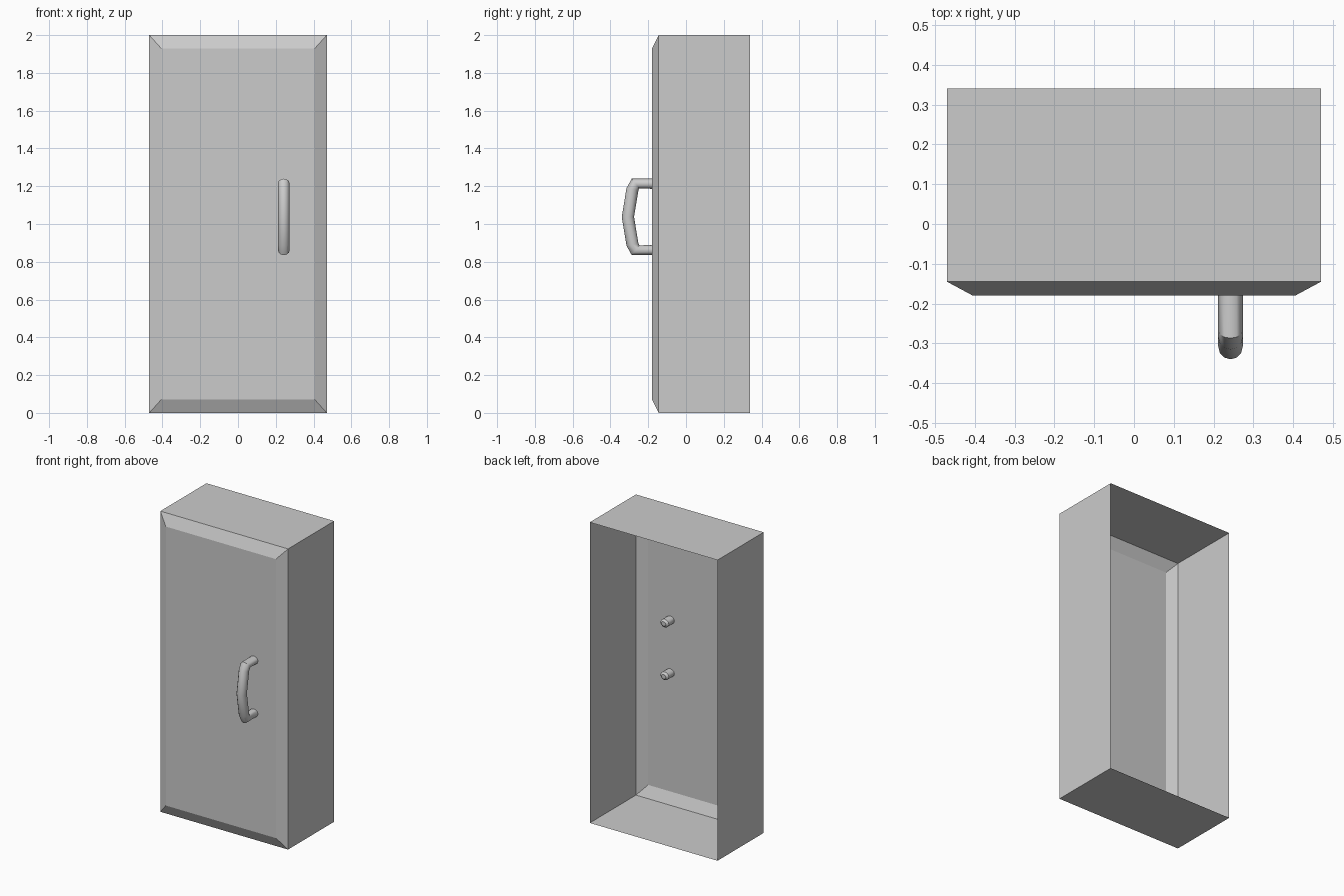
import bpy, bmesh, math
from mathutils import Vector

if "Cube" in bpy.data.objects:
    bpy.data.objects.remove(bpy.data.objects["Cube"])


def make_object(name, bm):
    mesh = bpy.data.meshes.new(name)
    bm.to_mesh(mesh)
    bm.free()
    obj = bpy.data.objects.new(name, mesh)
    bpy.context.collection.objects.link(obj)
    return obj


def loft(bm, rings, cap_start, cap_end):
    loops = [[bm.verts.new(p) for p in ring] for ring in rings]
    n = len(loops[0])
    for a, b in zip(loops, loops[1:]):
        for i in range(n):
            j = (i + 1) % n
            bm.faces.new((a[i], a[j], b[j], b[i]))
    if cap_start:
        bm.faces.new(loops[0][::-1])
    if cap_end:
        bm.faces.new(loops[-1])


# Door body: thin shell with bevelled front and open back
def rect(y, inset_x, inset_z):
    w = 0.47 - inset_x
    lo, hi = inset_z, 2 - inset_z
    return [(-w, y, lo), (w, y, lo), (w, y, hi), (-w, y, hi)]


bm = bmesh.new()
loft(bm, [rect(-0.18, 0.065, 0.072), rect(-0.145, 0, 0), rect(0.34, 0, 0)], True, False)
bm.normal_update()
front = min(bm.faces, key=lambda f: f.calc_center_median().y)
if front.normal.y > 0:
    bmesh.ops.reverse_faces(bm, faces=bm.faces[:])
make_object("door_body", bm)

# Handle: round bar bent outward, legs poking through the door
MID_Z, HANDLE_X, RADIUS, SIDES = 1.0375, 0.2425, 0.031, 12


def ring(outer, inner, rx=RADIUS):
    o, i = Vector((0, *outer)), Vector((0, *inner))
    centre, half = (o + i) / 2, (o - i) / 2
    centre.x = HANDLE_X
    return [centre + half * math.cos(t) + Vector((rx * math.sin(t), 0, 0))
            for t in (2 * math.pi * k / SIDES for k in range(SIDES))]


# outer and inner (y, z) edge of each cross-section, upper half
upper = [
    ((-0.110, 1.228), (-0.110, 1.198), 0.017),
    ((-0.122, 1.240), (-0.122, 1.185), RADIUS),
    ((-0.287, 1.240), (-0.247, 1.188), RADIUS),
    ((-0.315, 1.190), (-0.252, 1.178), RADIUS),
]
flip = lambda p: (p[0], 2 * MID_Z - p[1])
lower = [(flip(o), flip(i), r) for o, i, r in reversed(upper)]
sections = upper + [((-0.34, MID_Z), (-0.275, MID_Z), RADIUS)] + lower

bm = bmesh.new()
loft(bm, [ring(*s) for s in sections], True, True)
bmesh.ops.recalc_face_normals(bm, faces=bm.faces[:])
handle = make_object("door_handle", bm)
bpy.context.view_layer.objects.active = handle
handle.select_set(True)
bpy.ops.object.shade_smooth_by_angle(angle=math.radians(35))
